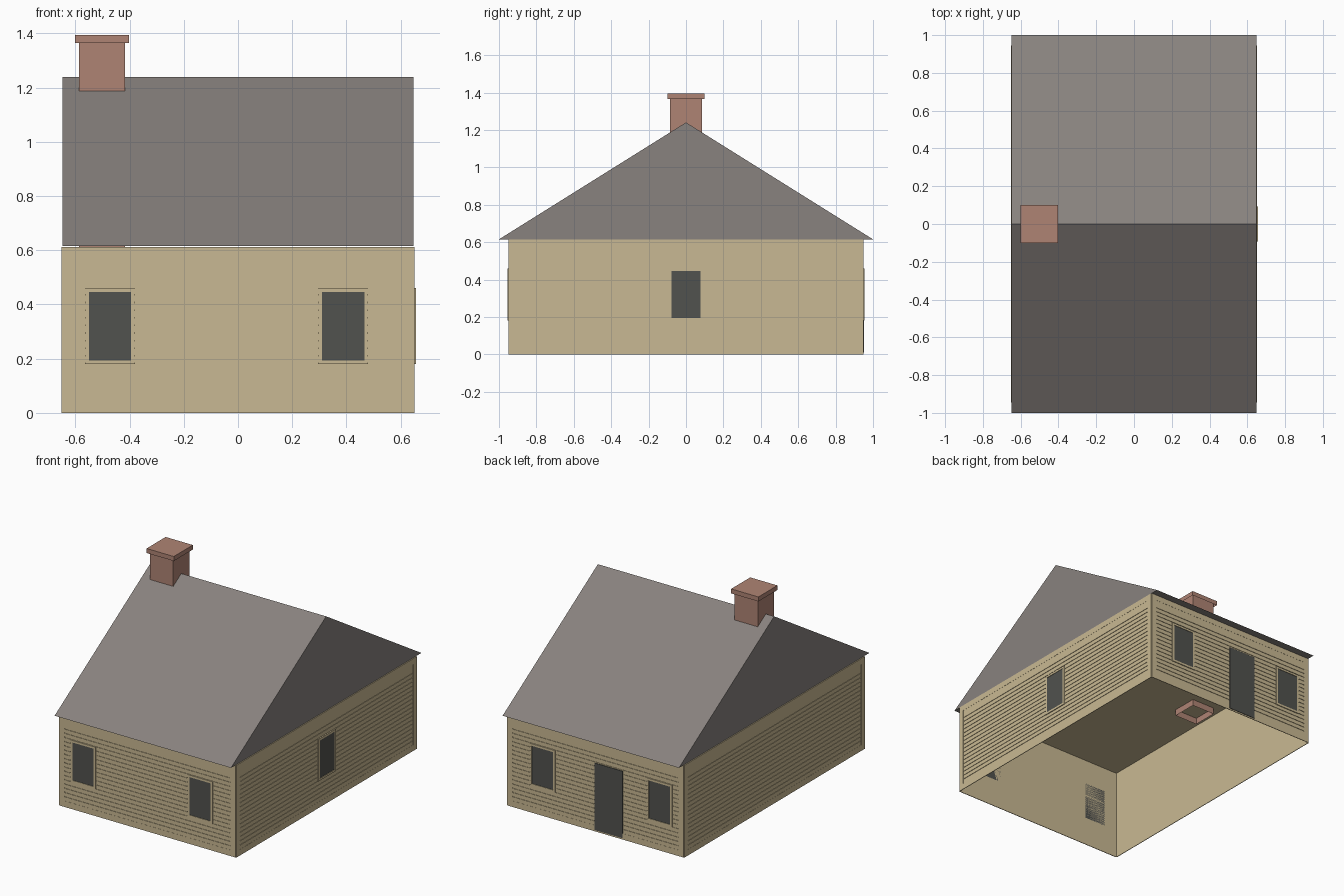
import bpy
import bmesh
from math import pi
from mathutils import Matrix, Vector

if "Cube" in bpy.data.objects:
    bpy.data.objects.remove(bpy.data.objects["Cube"], do_unlink=True)


def material(name, rgb):
    """Flat material from an sRGB colour, stored as linear."""
    lin = [((c / 255 + 0.055) / 1.055) ** 2.4 for c in rgb] + [1]
    m = bpy.data.materials.new(name)
    m.use_nodes = True
    m.diffuse_color = lin
    bsdf = m.node_tree.nodes["Principled BSDF"]
    bsdf.inputs["Base Color"].default_value = lin
    bsdf.inputs["Roughness"].default_value = 0.9
    return m


TAN = material("tan_wood", (201, 185, 147))
ROOF = material("grey_roofing", (136, 130, 126))
BRICK = material("red_brick", (175, 132, 116))
DARK = material("dark_glass", (81, 82, 78))


def add_box(bm, lo, hi, turn=Matrix(), open_bottom=False):
    lo, hi = Vector(lo), Vector(hi)
    size = Matrix.Diagonal((*(hi - lo), 1))
    made = bmesh.ops.create_cube(
        bm, size=1, matrix=turn @ Matrix.Translation((lo + hi) / 2) @ size)
    if open_bottom:
        faces = {f for v in made["verts"] for f in v.link_faces}
        lowest = min(faces, key=lambda f: f.calc_center_median().z)
        bmesh.ops.delete(bm, geom=[lowest], context="FACES_ONLY")


def finish(bm, name, mat):
    mesh = bpy.data.meshes.new(name)
    bm.to_mesh(mesh)
    bm.free()
    mesh.materials.append(mat)
    obj = bpy.data.objects.new(name, mesh)
    bpy.context.collection.objects.link(obj)
    return obj


def boxes(name, mat, items, turn=Matrix(), open_bottom=False):
    bm = bmesh.new()
    for lo, hi in items:
        add_box(bm, lo, hi, turn, open_bottom)
    return finish(bm, name, mat)


# Wall shell, open underneath
HX, HY, TOP = 0.648, 0.946, 0.613
boxes("wall_shell", TAN, [((-HX, -HY, 0), (HX, HY, TOP))], open_bottom=True)

# Roof prism extruded along the ridge
bm = bmesh.new()
gable = bm.faces.new([bm.verts.new((-HX, y, z))
                      for y, z in ((-1, 0.615), (1, 0.615), (0, 1.24))])
ext = bmesh.ops.extrude_face_region(bm, geom=[gable], use_keep_orig=True)
bmesh.ops.translate(bm, vec=(2 * HX, 0, 0),
                    verts=[g for g in ext["geom"] if isinstance(g, bmesh.types.BMVert)])
bmesh.ops.recalc_face_normals(bm, faces=bm.faces)
finish(bm, "roof", ROOF)

# Chimney stack and cap, hollow from below
CX = -0.502
for name, r, z0, z1 in (("chimney_stack", 0.085, 0.57, 1.38),
                        ("chimney_cap", 0.1, 1.365, 1.395)):
    boxes(name, BRICK, [((CX - r, -r, z0), (CX + r, r, z1))], open_bottom=True)

# Wall dressing: u runs along the wall, outward is local -y
PANEL_LOW, PANEL_HIGH, BORDER = 0.04, 0.575, 0.037
FIRST, STEP, COUNT, GAP = 0.07, 0.0281, 17, 0.003


def dress_wall(side, angle, half, depth, windows, door=None):
    turn = Matrix.Rotation(angle, 4, "Z")

    def plate(u0, u1, z0, z1, thick):
        return (u0, -depth - thick, z0), (u1, -depth, z1)

    # Border boards around the siding
    inner = half - BORDER
    boxes(side + "_border", TAN, [
        plate(-half, -inner, 0, TOP, 0.004), plate(inner, half, 0, TOP, 0.004),
        plate(-inner, inner, 0, PANEL_LOW, 0.004),
        plate(-inner, inner, PANEL_HIGH, TOP, 0.004)], turn)

    # Siding boards separated by narrow grooves
    cuts = [FIRST + STEP * i for i in range(COUNT)]
    lows = [PANEL_LOW] + [c + GAP for c in cuts]
    highs = [c - GAP for c in cuts] + [PANEL_HIGH]
    boxes(side + "_siding", TAN,
          [plate(-inner, inner, a, b, 0.003) for a, b in zip(lows, highs)], turn)

    # Windows: four-piece casing around a pane
    casing, panes = [], []
    w, z0, z1, t = 0.092, 0.18, 0.46, 0.014
    for u in windows:
        casing += [plate(u - w, u - w + t, z0, z1, 0.008),
                   plate(u + w - t, u + w, z0, z1, 0.008),
                   plate(u - w + t, u + w - t, z0, z0 + t, 0.008),
                   plate(u - w + t, u + w - t, z1 - t, z1, 0.008)]
        panes.append(plate(u - w + t, u + w - t, z0 + t, z1 - t, 0.005))
    if windows:
        boxes(side + "_window_casing", TAN, casing, turn)
        boxes(side + "_window_pane", DARK, panes, turn)

    # Door
    if door:
        boxes(side + "_door", DARK, [plate(*door, 0.01, 0.455, 0.007)], turn)


dress_wall("front", 0, HX, HY, (-0.472, 0.388))
dress_wall("left", pi / 2, HY, HX, (0,))
dress_wall("back", pi, HX, HY, (-0.388, 0.472), door=(-0.005, 0.2))
dress_wall("right", -pi / 2, HY, HX, ())
